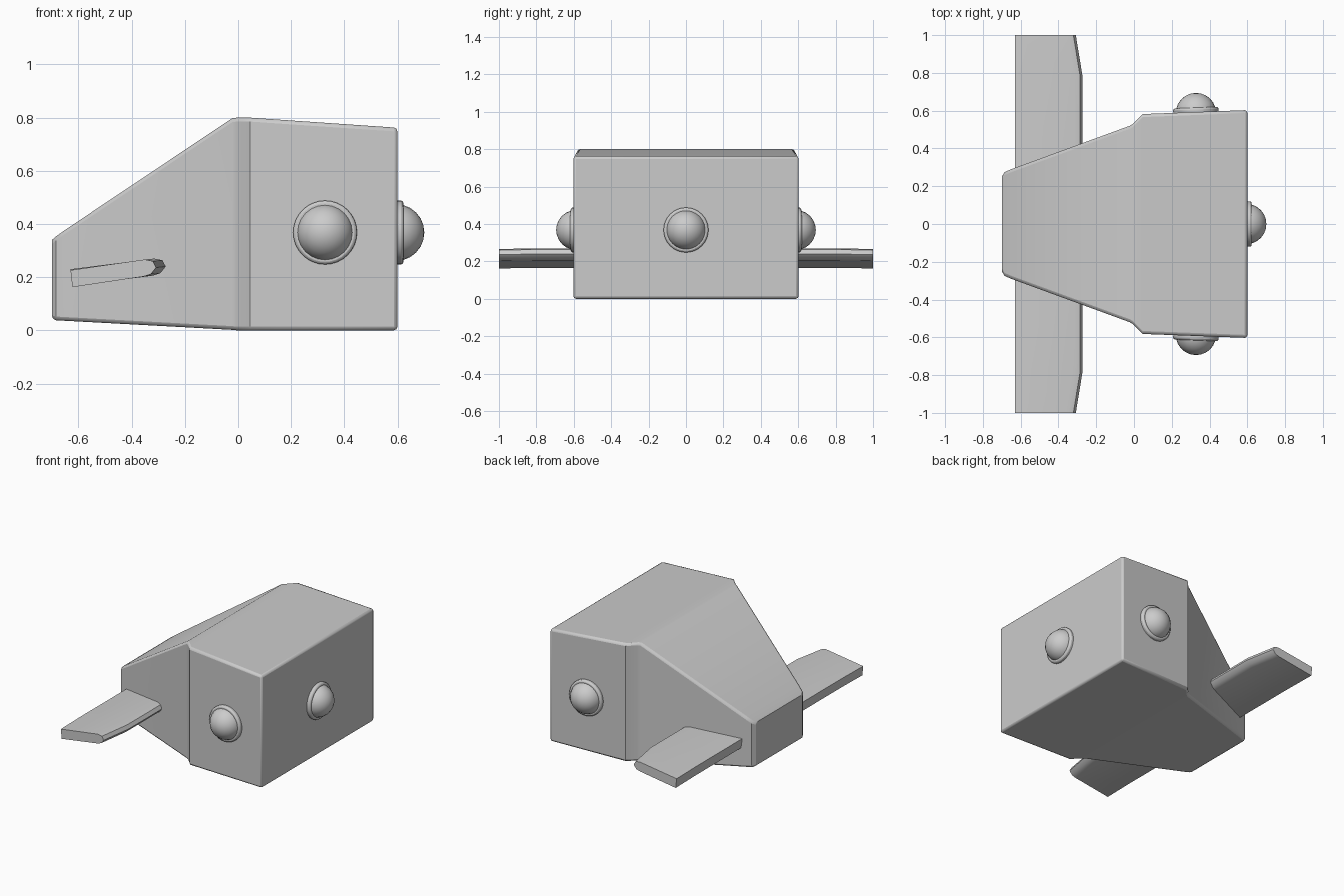
import bpy, bmesh, math
from mathutils import Vector

if "Cube" in bpy.data.objects:
    bpy.data.objects.remove(bpy.data.objects["Cube"])


def loft(name, rings):
    """Closed solid through a series of equal-sized point rings."""
    bm = bmesh.new()
    loops = [[bm.verts.new(p) for p in r] for r in rings]
    n = len(loops[0])
    for a, b in zip(loops, loops[1:]):
        for i in range(n):
            j = (i + 1) % n
            bm.faces.new((a[i], a[j], b[j], b[i]))
    bm.faces.new(loops[0])
    bm.faces.new(loops[-1])
    bmesh.ops.recalc_face_normals(bm, faces=bm.faces)
    mesh = bpy.data.meshes.new(name)
    bm.to_mesh(mesh)
    bm.free()
    obj = bpy.data.objects.new(name, mesh)
    bpy.context.collection.objects.link(obj)
    return obj


def bevel(obj, width, segments, angle):
    m = obj.modifiers.new("Bevel", 'BEVEL')
    m.width, m.segments = width, segments
    m.limit_method = 'ANGLE'
    m.angle_limit = math.radians(angle)


def smooth(obj, angle=35):
    bpy.ops.object.select_all(action='DESELECT')
    obj.select_set(True)
    bpy.context.view_layer.objects.active = obj
    bpy.ops.object.shade_smooth_by_angle(angle=math.radians(angle))


# Body: square head flowing into a tapered tail (x, half width, bottom, top)
sections = [
    (0.60, 0.603, 0.0, 0.762),
    (0.045, 0.582, 0.0, 0.80),
    (-0.005, 0.53, 0.0, 0.80),
    (-0.022, 0.52, 0.002, 0.798),
    (-0.65, 0.29, 0.036, 0.378),
    (-0.685, 0.275, 0.038, 0.353),
    (-0.70, 0.25, 0.042, 0.34),
]
body = loft("body", [[(x, -w, b), (x, w, b), (x, w, t), (x, -w, t)]
                     for x, w, b, t in sections])
bevel(body, 0.014, 2, 50)
smooth(body, 30)


# Eyes: bevelled collar with a dome, placed along an outward direction
def eye(name, pos, direction):
    d = Vector(direction).normalized()
    p = Vector(pos)
    rot = d.to_track_quat('Z', 'Y').to_euler()
    bpy.ops.mesh.primitive_cylinder_add(vertices=32, radius=0.12, depth=0.06,
                                        location=p - d * 0.007, rotation=rot)
    collar = bpy.context.object
    collar.name = name + "_collar"
    bevel(collar, 0.01, 2, 50)
    smooth(collar)
    bpy.ops.mesh.primitive_uv_sphere_add(segments=24, ring_count=12, radius=0.107,
                                         location=p - d * 0.006, rotation=rot)
    dome = bpy.context.object
    dome.name = name + "_dome"
    smooth(dome, 60)


eye("front_eye", (0.60, 0, 0.368), (1, 0, 0))
for side, label in ((-1, "right"), (1, "left")):
    eye(label + "_eye", (0.328, side * 0.593, 0.368), (-0.037, side, 0))

# Fins: tilted slab with rounded leading edge and a clipped tip
profile = [(-0.63, 0.23), (-0.623, 0.166), (-0.32, 0.206), (-0.292, 0.215),
           (-0.272, 0.24), (-0.285, 0.264), (-0.315, 0.27)]


def fin_ring(y, cut):
    return [(x - (cut if x > -0.5 else 0), y, z - cut * 0.1) for x, z in profile]


fin = loft("fins", [fin_ring(0.2, 0), fin_ring(0.78, 0), fin_ring(1.0, 0.036)])
mirror = fin.modifiers.new("Mirror", 'MIRROR')
mirror.use_axis = (False, True, False)
smooth(fin, 40)
